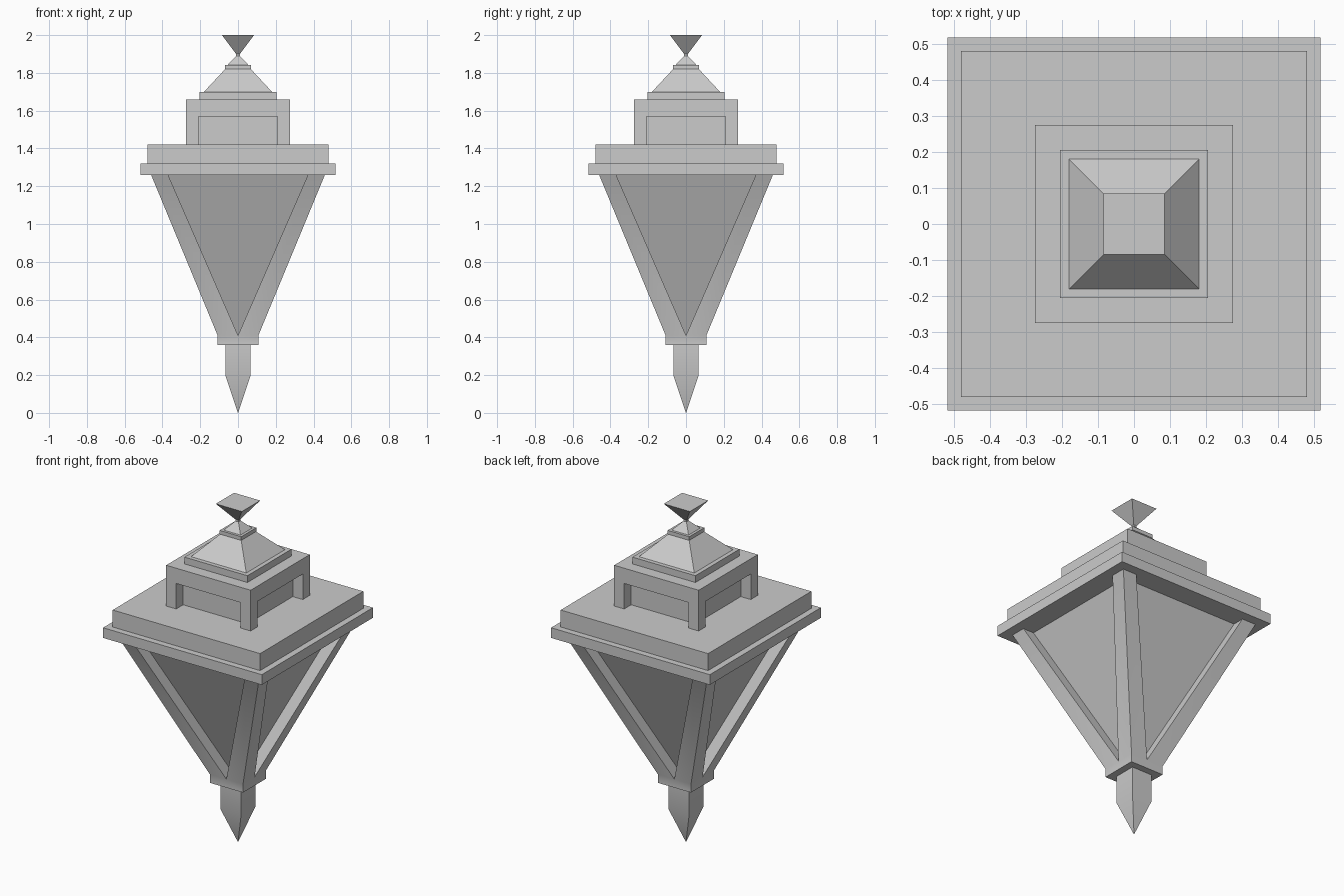
import bpy, bmesh, math
from mathutils import Matrix, Vector

if "Cube" in bpy.data.objects:
    bpy.data.objects.remove(bpy.data.objects["Cube"])


def finish(name, bm, smooth=False):
    bmesh.ops.remove_doubles(bm, verts=bm.verts, dist=1e-5)
    bmesh.ops.recalc_face_normals(bm, faces=bm.faces)
    me = bpy.data.meshes.new(name)
    bm.to_mesh(me)
    bm.free()
    ob = bpy.data.objects.new(name, me)
    bpy.context.collection.objects.link(ob)
    if smooth:
        bpy.ops.object.select_all(action='DESELECT')
        ob.select_set(True)
        bpy.context.view_layer.objects.active = ob
        bpy.ops.object.shade_smooth_by_angle(angle=math.radians(30))
    return ob


def square_loft(name, profile, center=(0, 0), smooth=False):
    """Closed square solid through (half width, z) profile points."""
    bm = bmesh.new()
    cx, cy = center
    rings = [[bm.verts.new((cx + sx * h, cy + sy * h, z))
              for sx, sy in ((-1, -1), (1, -1), (1, 1), (-1, 1))]
             for h, z in profile]
    bm.faces.new(rings[0][::-1])
    bm.faces.new(rings[-1])
    for a, b in zip(rings, rings[1:]):
        for i in range(4):
            j = (i + 1) % 4
            bm.faces.new((a[i], a[j], b[j], b[i]))
    return finish(name, bm, smooth)


# bottom spike
square_loft("bottom_spike", [(0.0005, 0.0), (0.067, 0.2), (0.067, 0.37)], smooth=True)

# tapered lantern body: collar, corner struts and recessed triangular panes
bm = bmesh.new()
TOP, LOW, BASE = 1.26, 0.41, 0.36
W, C, OPEN, DEPTH = 0.46, 0.108, 0.37, 0.07
for k in range(4):
    rot = Matrix.Rotation(k * math.pi / 2, 3, 'Z')

    def face(*pts):
        bm.faces.new([bm.verts.new(rot @ Vector(p)) for p in pts])

    A, B = (-W, -W, TOP), (W, -W, TOP)
    D, E = (-C, -C, LOW), (C, -C, LOW)
    P, Q, R = (-OPEN, -W, TOP), (OPEN, -W, TOP), (0, -C, LOW)
    p, q, r = [(v[0], v[1] + DEPTH, v[2]) for v in (P, Q, R)]
    face(A, D, R, P)                                   # left strut
    face(Q, R, E, B)                                   # right strut
    face(P, R, r, p)                                   # reveals
    face(R, Q, q, r)
    face(p, r, q)                                      # pane
    face(D, (-C, -C, BASE), (C, -C, BASE), E, R)       # collar
    face((-C, -C, BASE), (0, 0, BASE), (C, -C, BASE))  # collar underside
finish("lantern_body", bm, smooth=True)

# stepped roof plates
square_loft("lower_plate", [(0.517, 1.26), (0.517, 1.32)])
square_loft("upper_plate", [(0.48, 1.32), (0.48, 1.42)])

# vent box with recessed sides and corner posts
square_loft("vent_core", [(0.21, 1.42), (0.21, 1.58)])
square_loft("vent_cap", [(0.275, 1.57), (0.275, 1.66)])
for i, (sx, sy) in enumerate(((-1, -1), (1, -1), (1, 1), (-1, 1))):
    square_loft(f"vent_post_{i + 1}", [(0.0325, 1.42), (0.0325, 1.57)],
                center=(sx * 0.2425, sy * 0.2425))

# small hipped roof
square_loft("roof_base", [(0.205, 1.66), (0.205, 1.70)])
square_loft("hipped_roof", [(0.18, 1.70), (0.068, 1.82)])
square_loft("roof_cap", [(0.07, 1.82), (0.07, 1.842)])

# finial
square_loft("finial", [(0.055, 1.842), (0.01, 1.89), (0.01, 1.9), (0.085, 2.0)])
